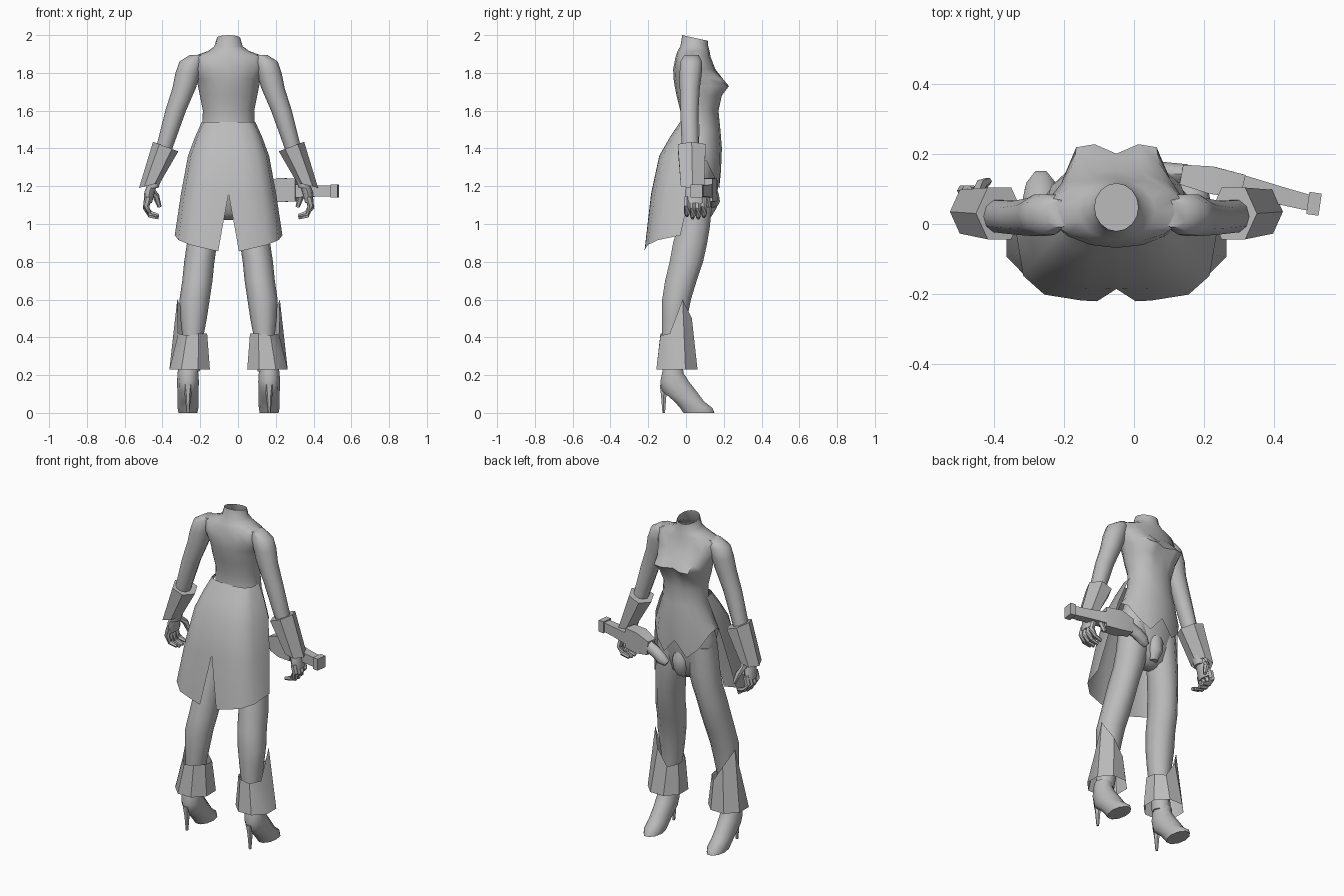
import bpy, bmesh, math
from mathutils import Vector

if "Cube" in bpy.data.objects:
    bpy.data.objects.remove(bpy.data.objects["Cube"])

CX = -0.05  # the body's plane of symmetry

mat = bpy.data.materials.new("plain grey")
mat.diffuse_color = (0.5, 0.5, 0.5, 1)
mat.use_nodes = True
mat.node_tree.nodes["Principled BSDF"].inputs["Base Color"].default_value = mat.diffuse_color


def skin(name, rows, closed=True, cap0=False, cap1=False, angle=50):
    """Join rows of points into a surface."""
    bm = bmesh.new()
    vs = [[bm.verts.new(p) for p in r] for r in rows]
    n = len(vs[0])
    for a, b in zip(vs, vs[1:]):
        for i in range(n if closed else n - 1):
            j = (i + 1) % n
            bm.faces.new((a[i], a[j], b[j], b[i]))
    if cap0:
        bm.faces.new(vs[0])
    if cap1:
        bm.faces.new(vs[-1])
    bmesh.ops.remove_doubles(bm, verts=bm.verts, dist=0.0005)
    bmesh.ops.recalc_face_normals(bm, faces=bm.faces)
    me = bpy.data.meshes.new(name)
    bm.to_mesh(me)
    bm.free()
    ob = bpy.data.objects.new(name, me)
    bpy.context.collection.objects.link(ob)
    me.materials.append(mat)
    bpy.context.view_layer.objects.active = ob
    ob.select_set(True)
    bpy.ops.object.shade_smooth_by_angle(angle=math.radians(angle))
    ob.select_set(False)
    return ob


def ring(s, x, y, z, rx, ry, n=10, slope=0, phase=0):
    """Level ellipse at offset x on side s; slope tips it outward."""
    pts = []
    for i in range(n):
        a = 2 * math.pi * i / n + phase
        dx = rx * math.cos(a)
        pts.append(Vector((CX + s * (x + dx), y + ry * math.sin(a), z + slope * dx)))
    return pts


def tube(name, path, n=6, phase=0, angle=50):
    """Tube along (x, y, z, half width, half height) points."""
    pts = [Vector(p[:3]) for p in path]
    rows = []
    for i, p in enumerate(path):
        t = (pts[min(i + 1, len(pts) - 1)] - pts[max(i - 1, 0)]).normalized()
        u = t.cross(Vector((0, 1, 0) if abs(t.z) > 0.8 else (0, 0, 1))).normalized()
        v = u.cross(t)
        rows.append([pts[i] + u * p[3] * math.cos(a) + v * p[4] * math.sin(a)
                     for a in (2 * math.pi * k / n + phase for k in range(n))])
    return skin(name, rows, True, True, True, angle)


# Torso and vest: z, half width, back y, front y, bust bulge
def torso_ring(z, hw, yb, yf, bust=0, n=16):
    pts = []
    for i in range(n):
        a = 2 * math.pi * i / n
        y = (yb + yf) / 2 + (yf - yb) / 2 * math.sin(a)
        y += bust * max(0, math.sin(a)) * math.sin(2 * a) ** 2
        pts.append(Vector((CX + hw * math.cos(a), y, z)))
    return pts


torso = [torso_ring(*r) for r in [
    (1.985, .062, -.02, .115), (1.94, .075, -.03, .118), (1.915, .11, -.045, .125),
    (1.885, .195, -.055, .13), (1.82, .195, -.068, .155), (1.77, .17, -.066, .185, .04),
    (1.73, .162, -.06, .2, .08), (1.68, .152, -.05, .18, .04), (1.6, .136, -.03, .172),
    (1.5, .14, -.03, .182), (1.4, .172, -.05, .19), (1.3, .2, -.06, .185)]]
for p in torso[0]:
    p.z -= (p.y - .0475) * .22
# Pointed hem with a notch in the middle
for p in torso[-1]:
    d = abs(p.x - CX)
    p.z = 1.28 - d * 1.2 if d < .1 else 1.17 + (d - .1) * 1.9
skin("vest_torso", torso)

# Pelvis
skin("pelvis", [torso_ring(*r) for r in [
    (1.42, .15, -.03, .17), (1.28, .185, -.05, .165), (1.15, .18, -.05, .145),
    (1.06, .13, -.02, .125), (1.02, .04, .02, .09)]], cap0=True, cap1=True)
# Small pouch hanging below the vest notch
skin("belt_pouch", [ring(1, 0, y, z, rx, ry, 8) for y, z, rx, ry in [
    (.12, 1.2, .03, .03), (.125, 1.15, .05, .04), (.12, 1.09, .045, .045),
    (.11, 1.04, .025, .025)]], cap0=True, cap1=True)


# Coat tails: z, half width, back y, front edge y
def coat_row(s, z, hw, yb, yf):
    m = yf + (yb - yf) * .62
    return [Vector((CX + s * x, y, z)) for x, y in
            [(0, yb), (hw * .35, yb * .99), (hw * .72, yb + (yf - yb) * .1),
             (hw * .93, m), (hw, yf)]]


for s, side in ((-1, "left"), (1, "right")):
    rows = [coat_row(s, *r) for r in [
        (1.54, .142, -.032, .075), (1.46, .178, -.085, .07), (1.36, .215, -.142, .06),
        (1.16, .252, -.185, .02), (.9, .285, -.22, -.03)]]
    hem = rows[-1]
    hem[0].x += s * .055
    for p, z in zip(hem, (.855, .865, .89, .915, .94)):
        p.z = z
    skin(side + "_coat_tail", rows, closed=False)

    # Arm
    skin(side + "_arm", [ring(s, *r) for r in [
        (.165, .03, 1.895, .04, .04), (.195, .027, 1.86, .065, .06),
        (.215, .025, 1.8, .066, .062), (.235, .02, 1.72, .062, .056),
        (.28, .018, 1.6, .055, .05), (.335, .022, 1.42, .045, .048),
        (.37, .03, 1.29, .035, .04), (.4, .035, 1.19, .028, .038)]],
        cap0=True, cap1=True)
    # Sleeve cuff
    cuff = [ring(s, .333, .03, 1.41, .067, .085, 6, .38),
            ring(s, .418, .035, 1.205, .056, .072, 6, -.25)]
    skin(side + "_sleeve_cuff", cuff, cap0=True, angle=25)

    # Hand: palm, four curled fingers, thumb
    skin(side + "_palm", [ring(s, *r, 8) for r in [
        (.4, .04, 1.22, .026, .035), (.418, .045, 1.17, .028, .05),
        (.428, .05, 1.11, .022, .056)]], cap0=True, cap1=True)
    for k in range(4):
        y, d = .005 + k * .03, (.012, 0, 0, .008)[k]
        tube(f"{side}_finger_{k + 1}", [(CX + s * x, y, z + d, r, r) for x, z, r in [
            (.425, 1.13, .017), (.437, 1.085, .017), (.415, 1.045, .015),
            (.37, 1.033, .01)]])
    tube(side + "_thumb", [(CX + s * x, y, z, r, r) for x, y, z, r in [
        (.41, .08, 1.19, .018), (.385, .11, 1.15, .018), (.365, .122, 1.09, .011)]])

    # Leg
    skin(side + "_leg", [ring(s, *r) for r in [
        (.095, .055, 1.24, .088, .09), (.11, .052, 1.08, .09, .088),
        (.125, .04, .98, .084, .09), (.14, .022, .9, .08, .095),
        (.155, .002, .8, .08, .093), (.165, -.027, .7, .08, .088),
        (.18, -.05, .6, .08, .08), (.185, -.06, .5, .07, .07),
        (.188, -.066, .42, .058, .065), (.205, -.068, .22, .052, .052)]],
        cap0=True, cap1=True)

    # Boot cuff with a tall point on the outer front
    top = ring(s, .19, -.052, .4, .083, .09, 8, 0, math.pi / 8)
    for k, z in enumerate((.6, .5, .4, .41, .42, .42, .41, .42)):
        top[k].z = z
    top[0].x += s * .005
    skin(side + "_boot_cuff",
         [top, ring(s, .206, -.048, .23, .116, .118, 8, 0, math.pi / 8)], angle=35)

    # High-heeled boot
    skin(side + "_boot", [ring(s, .215, (a + b) / 2, z, rx, (b - a) / 2) for z, a, b, rx in [
        (.25, -.122, -.015, .05), (.21, -.13, -.01, .055), (.165, -.14, .02, .058),
        (.115, -.13, .06, .056), (.06, -.065, .1, .056), (.025, -.035, .145, .055),
        (0, -.018, .155, .05)]], cap0=True, cap1=True)
    tube(side + "_heel", [(CX + s * .215, y, z, r, r) for y, z, r in [
        (-.115, .15, .028), (-.118, .09, .016), (-.118, 0, .008)]])

# Pistol carried across the hip: square barrel sections, then a round grip
Q = math.pi / 4
for name, path in [
    ("pistol_muzzle", [(.53, .055, 1.175, .045, .05), (.495, .06, 1.175, .045, .05)]),
    ("pistol_barrel", [(.5, .06, 1.175, .032, .04), (.42, .08, 1.175, .036, .042),
                       (.3, .11, 1.175, .045, .05)]),
    ("pistol_lock", [(.31, .105, 1.18, .05, .085), (.22, .125, 1.18, .055, .09),
                     (.14, .14, 1.17, .04, .06)])]:
    tube(name, path, 4, Q, 30)
tube("pistol_grip", [(.15, .14, 1.17, .03, .04), (.1, .145, 1.15, .03, .035),
                     (.06, .145, 1.12, .035, .035), (.03, .14, 1.1, .02, .02)], 8)
